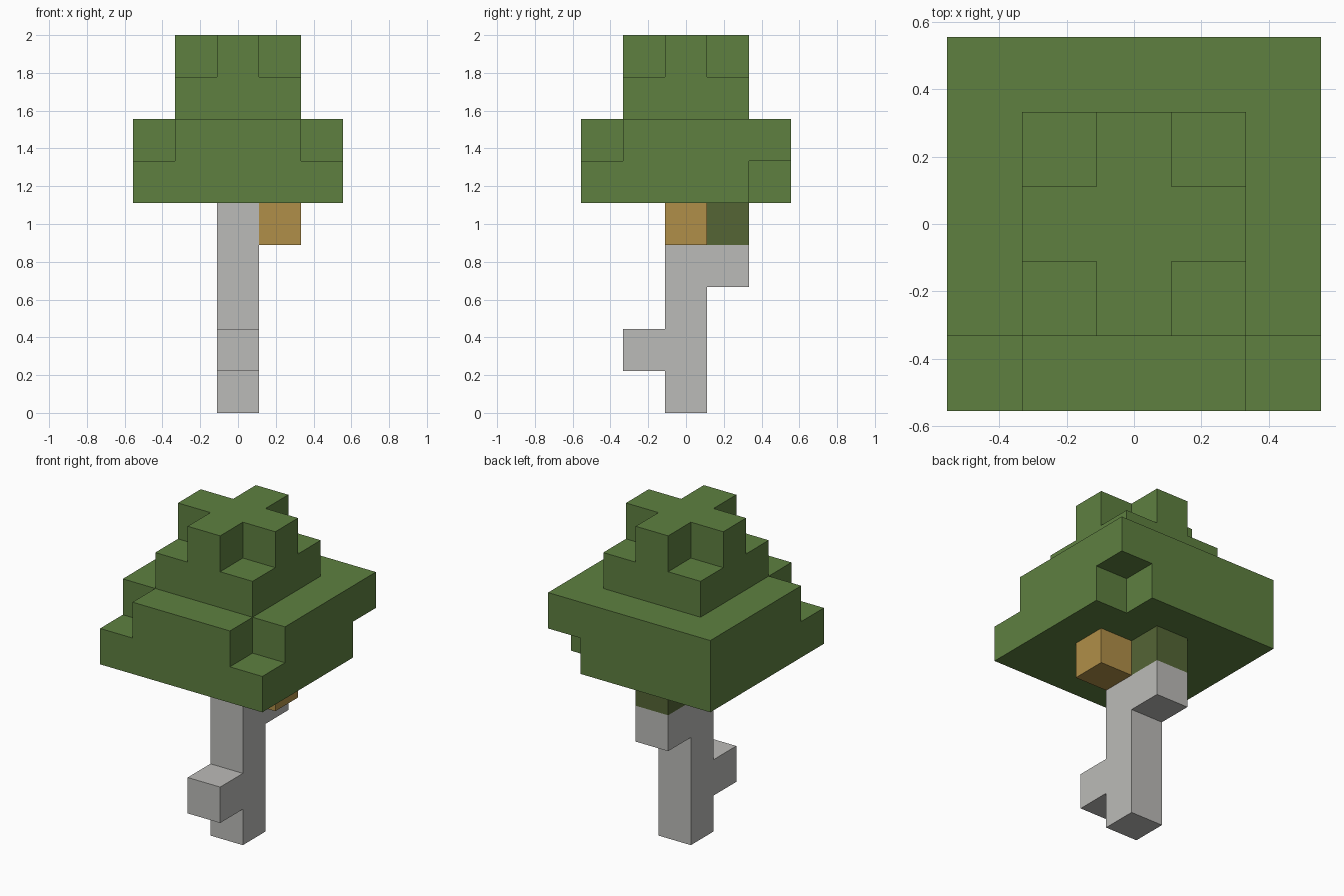
import bpy
import bmesh
from mathutils import Vector
from itertools import product

cube = bpy.data.objects.get("Cube")
if cube:
    bpy.data.objects.remove(cube, do_unlink=True)

U = 2 / 9  # edge length of one block


def material(name, rgb):
    mat = bpy.data.materials.new(name)
    mat.use_nodes = True
    mat.diffuse_color = (*rgb, 1)
    mat.node_tree.nodes["Principled BSDF"].inputs["Base Color"].default_value = (*rgb, 1)
    return mat


def block(x, y, z):
    """Set of block cells from inclusive (low, high) ranges."""
    return set(product(*(range(a, b + 1) for a, b in (x, y, z))))


# Trunk with a front stub and a rear knee
trunk = block((0, 0), (0, 0), (0, 4))
trunk |= {(0, -1, 1), (0, 1, 3)}

# Canopy: wide slab with chipped corners, then a cap topped by a cross
canopy = block((-2, 2), (-2, 2), (5, 6))
canopy -= {(-2, -2, 6), (2, -2, 6), (2, 2, 5)}
canopy |= block((-1, 1), (-1, 1), (7, 7))
canopy |= block((-1, 1), (0, 0), (8, 8)) | block((0, 0), (-1, 1), (8, 8))

parts = {
    "trunk": (trunk, material("pale grey bark", (0.50, 0.497, 0.48))),
    "canopy": (canopy, material("leaf green", (0.112, 0.216, 0.051))),
    "moss_block": ({(0, 1, 4)}, material("dark olive", (0.089, 0.13, 0.036))),
    "hive_block": ({(1, 0, 4)}, material("honey tan", (0.434, 0.275, 0.065))),
}
occupied = set().union(*(cells for cells, _ in parts.values()))


def build(name, cells, mat):
    """Skin the cells with outer faces only and merge flat areas."""
    bm = bmesh.new()
    for cell in sorted(cells):
        centre = Vector(cell) + Vector((0, 0, 0.5))
        for axis, sign in product(range(3), (-1, 1)):
            n = Vector((0, 0, 0))
            n[axis] = sign
            if tuple(int(c + d) for c, d in zip(cell, n)) in occupied:
                continue
            a = Vector((0, 0, 0))
            a[(axis + 1) % 3] = 0.5
            b = n.cross(a)
            mid = centre + n / 2
            corners = (mid - a - b, mid + a - b, mid + a + b, mid - a + b)
            bm.faces.new([bm.verts.new(c * U) for c in corners])
    bmesh.ops.remove_doubles(bm, verts=bm.verts, dist=0.001)
    bmesh.ops.dissolve_limit(bm, angle_limit=0.02, verts=bm.verts, edges=bm.edges)
    mesh = bpy.data.meshes.new(name)
    bm.to_mesh(mesh)
    bm.free()
    mesh.materials.append(mat)
    bpy.context.collection.objects.link(bpy.data.objects.new(name, mesh))


for name, (cells, mat) in parts.items():
    build(name, cells, mat)
